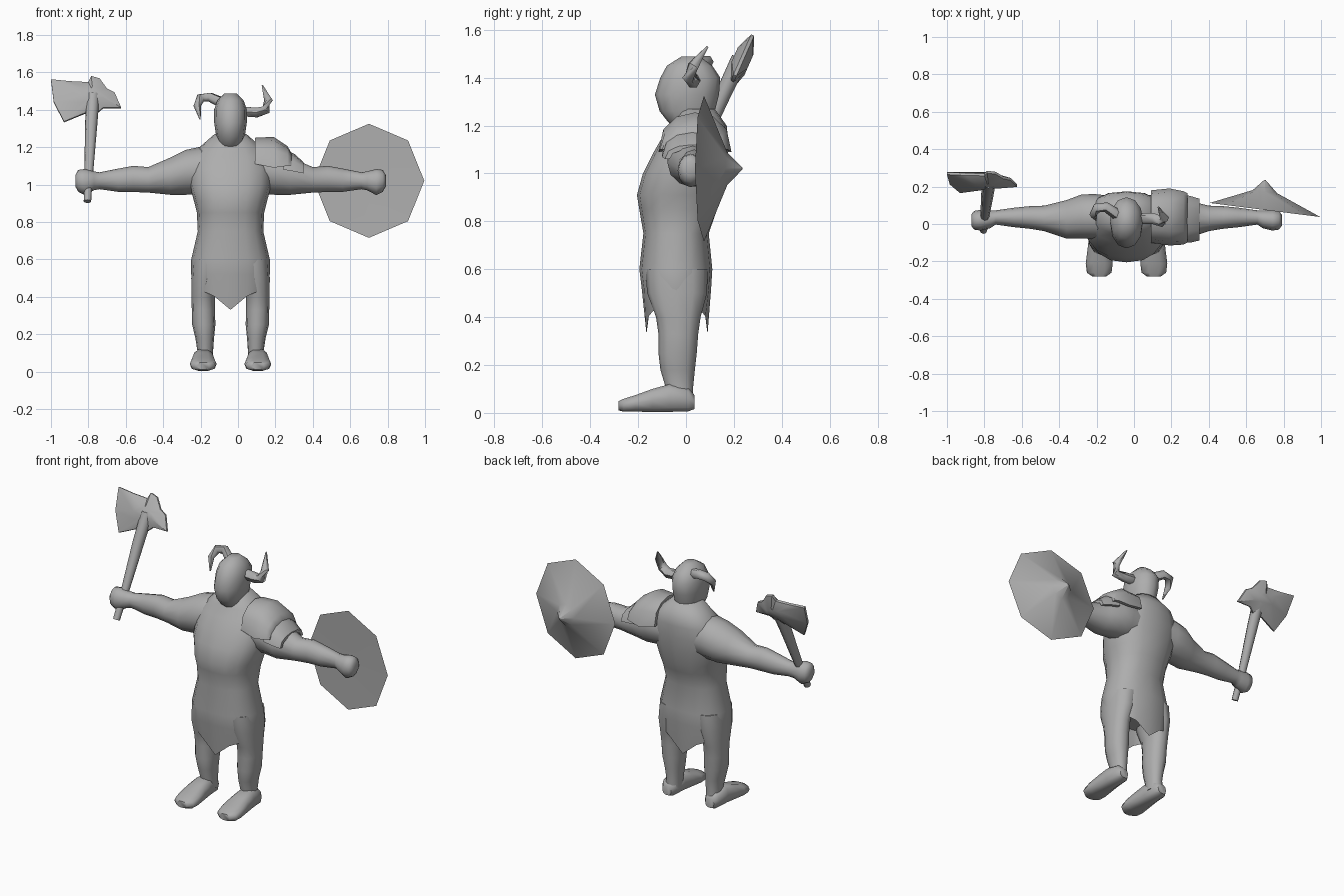
import bpy, bmesh, math
from mathutils import Vector

CX = -0.04  # body centre line
grey = bpy.data.materials.new("grey")
grey.diffuse_color = (0.42, 0.42, 0.42, 1)
X, Y, Z = Vector((1, 0, 0)), Vector((0, 1, 0)), Vector((0, 0, 1))


def finish(name, bm, angle=50):
    bmesh.ops.recalc_face_normals(bm, faces=bm.faces)
    me = bpy.data.meshes.new(name)
    bm.to_mesh(me)
    bm.free()
    ob = bpy.data.objects.new(name, me)
    me.materials.append(grey)
    bpy.context.collection.objects.link(ob)
    bpy.ops.object.select_all(action='DESELECT')
    ob.select_set(True)
    bpy.context.view_layer.objects.active = ob
    bpy.ops.object.shade_smooth_by_angle(angle=math.radians(angle))
    return ob


def ring(c, u, v, n=12, p=1.0):
    """Closed (super)ellipse around c with half-axis vectors u and v."""
    pts = []
    for i in range(n):
        a = 2 * math.pi * i / n
        f = lambda t: math.copysign(abs(t) ** p, t) if abs(t) > 1e-6 else 0
        pts.append(Vector(c) + u * f(math.cos(a)) + v * f(math.sin(a)))
    return pts


def loft(name, rings, angle=50):
    bm = bmesh.new()
    loops = [[bm.verts.new(p) for p in r] for r in rings]
    for a, b in zip(loops, loops[1:]):
        for i in range(len(a)):
            j = (i + 1) % len(a)
            bm.faces.new((a[i], a[j], b[j], b[i]))
    bm.faces.new(loops[0])
    bm.faces.new(loops[-1])
    return finish(name, bm, angle)


def tube(name, path, n=6):
    """Tapered tube through (x, y, z, radius) points."""
    pts = [Vector(p[:3]) for p in path]
    rings = []
    for i, p in enumerate(pts):
        t = pts[min(i + 1, len(pts) - 1)] - pts[max(i - 1, 0)]
        q = t.to_track_quat('Z', 'Y')
        rings.append(ring(p, q @ X * path[i][3], q @ Y * path[i][3], n))
    return loft(name, rings, 60)


def stack(rows, n, p):
    """Horizontal rings from (z, half width, front y, back y) rows."""
    return [ring((CX, (f + b) / 2, z), X * w, Y * (b - f) / 2, n, p) for z, w, f, b in rows]


# Torso with skirt; the hem drops to a point at front and back
torso = stack([(0.50, .18, -.15, .075), (0.43, .20, -.165, .09), (0.52, .21, -.185, .105),
               (0.60, .21, -.195, .11), (0.75, .175, -.178, .095), (0.85, .18, -.195, .13),
               (0.91, .195, -.205, .15), (1.0, .22, -.18, .165), (1.08, .22, -.14, .175),
               (1.15, .20, -.10, .175), (1.20, .165, -.06, .17), (1.27, .085, -.03, .12)], 16, 0.85)
for v in torso[1]:
    v.z = 0.33 + 0.10 * min(1, abs(v.x - CX) / 0.12)
loft("torso_and_skirt", torso, 60)

# Head
loft("head", stack([(1.18, .05, -.03, .10), (1.215, .062, -.075, .105), (1.26, .077, -.11, .12),
                    (1.33, .087, -.13, .138), (1.40, .088, -.107, .143), (1.45, .07, -.08, .11),
                    (1.488, .032, -.02, .06)], 12, 0.95), 60)

# Horns
tube("upright_horn", [(.03, .03, 1.39, .03), (.10, .03, 1.385, .03), (.15, .012, 1.40, .028),
                      (.163, .03, 1.45, .024), (.13, .09, 1.53, .004)])
tube("drooping_horn", [(-.09, .05, 1.44, .03), (-.15, .09, 1.467, .027), (-.20, .085, 1.462, .026),
                       (-.218, .05, 1.42, .02), (-.203, .02, 1.35, .004)])

arm_rows = [  # distance from centre, y, z, half depth, half height
    (.08, .03, 1.07, .12, .12), (.17, .04, 1.075, .12, .125), (.24, .04, 1.065, .118, .12),
    (.32, .025, 1.045, .103, .10), (.44, .03, 1.025, .068, .068), (.52, .035, 1.03, .06, .07),
    (.60, .035, 1.023, .052, .062), (.70, .035, 1.02, .038, .045), (.73, .025, 1.02, .048, .05),
    (.78, .02, 1.013, .055, .07), (.815, .02, 1.02, .05, .058), (.83, .02, 1.02, .03, .03)]
leg_rows = [  # z, distance from centre, y, half width, half depth
    (.60, .12, -.04, .085, .13), (.50, .137, -.037, .073, .125), (.40, .146, -.032, .063, .093),
    (.33, .145, -.032, .062, .083), (.25, .143, -.035, .062, .08), (.18, .138, -.035, .05, .072),
    (.11, .135, -.028, .042, .058), (.05, .138, -.025, .045, .055)]
foot_rows = [  # y, z, half width, half height
    (.036, .045, .03, .03), (.01, .055, .048, .05), (-.07, .062, .055, .06), (-.14, .052, .063, .05),
    (-.21, .04, .072, .036), (-.26, .032, .066, .028), (-.282, .03, .035, .02)]

for side, s in (("right", -1), ("left", 1)):
    loft(side + "_arm", [ring((CX + s * d, y, z), Y * a, Z * b, 12) for d, y, z, a, b in arm_rows], 60)
    loft(side + "_leg", [ring((CX + s * d, y, z), X * a, Y * b, 12, .9) for z, d, y, a, b in leg_rows], 60)
    loft(side + "_foot", [ring((CX + s * .146, y, z), X * a, Z * b, 10, .75) for y, z, a, b in foot_rows])


# Shoulder plates: thick arches over the left shoulder
def plate(name, rows):
    rings = []
    for x, front, back, low, top in rows:
        arch = []
        for grow in (0, -.02):
            arc = [Vector((x, (front + back) / 2 - math.cos(a) * ((back - front) / 2 + grow),
                           low + (top - low + grow) * math.sin(a) ** .8))
                   for a in (math.pi * k / 6 for k in range(7))]
            arch += arc if grow == 0 else arc[::-1]
        rings.append(arch)
    loft(name, rings, 40)


plate("upper_shoulder_plate", [(.09, -.10, .18, 1.11, 1.25), (.19, -.115, .19, 1.09, 1.255),
                               (.265, -.11, .175, 1.10, 1.205), (.285, -.10, .165, 1.10, 1.17)])
plate("lower_shoulder_plate", [(.24, -.10, .16, 1.08, 1.19), (.30, -.10, .15, 1.07, 1.165),
                               (.35, -.088, .135, 1.06, 1.12)])

# Shield: octagonal cone with a pointed boss, slightly turned
SC = Vector((.70, .075, 1.02))
across = Vector((1, -.127, 0))
loft("shield", [ring(SC + Y * h, across * r, Z * (r * 1.03), 8)
                for r, h in ((.07, .005), (.296, 0), (.065, .098), (.004, .16))], 30)

# Axe handle
tube("axe_handle", [(-.805, -.035, .91, .02), (-.80, .02, 1.02, .022),
                    (-.785, .15, 1.32, .033), (-.775, .225, 1.48, .036)], 8)

# Axe head: outline in a plane leaning back, thickened to a ridge in the middle
outline = [(-1, 1.56), (-.90, 1.55), (-.80, 1.545), (-.785, 1.578), (-.74, 1.565), (-.70, 1.51),
           (-.66, 1.49), (-.625, 1.41), (-.72, 1.41), (-.75, 1.385), (-.82, 1.38), (-.93, 1.335),
           (-.985, 1.44)]
lean = Vector((0, -.915, .40))


def slab(scale, off):
    pts = [(-.775 + (x + .775) * scale, 1.475 + (z - 1.475) * scale) for x, z in outline]
    return [Vector((x, .20 + .44 * (z - 1.4), z)) + lean * off for x, z in pts]


loft("axe_head", [slab(.35, .036), slab(1, .007), slab(1, -.007), slab(.35, -.036)], 40)
